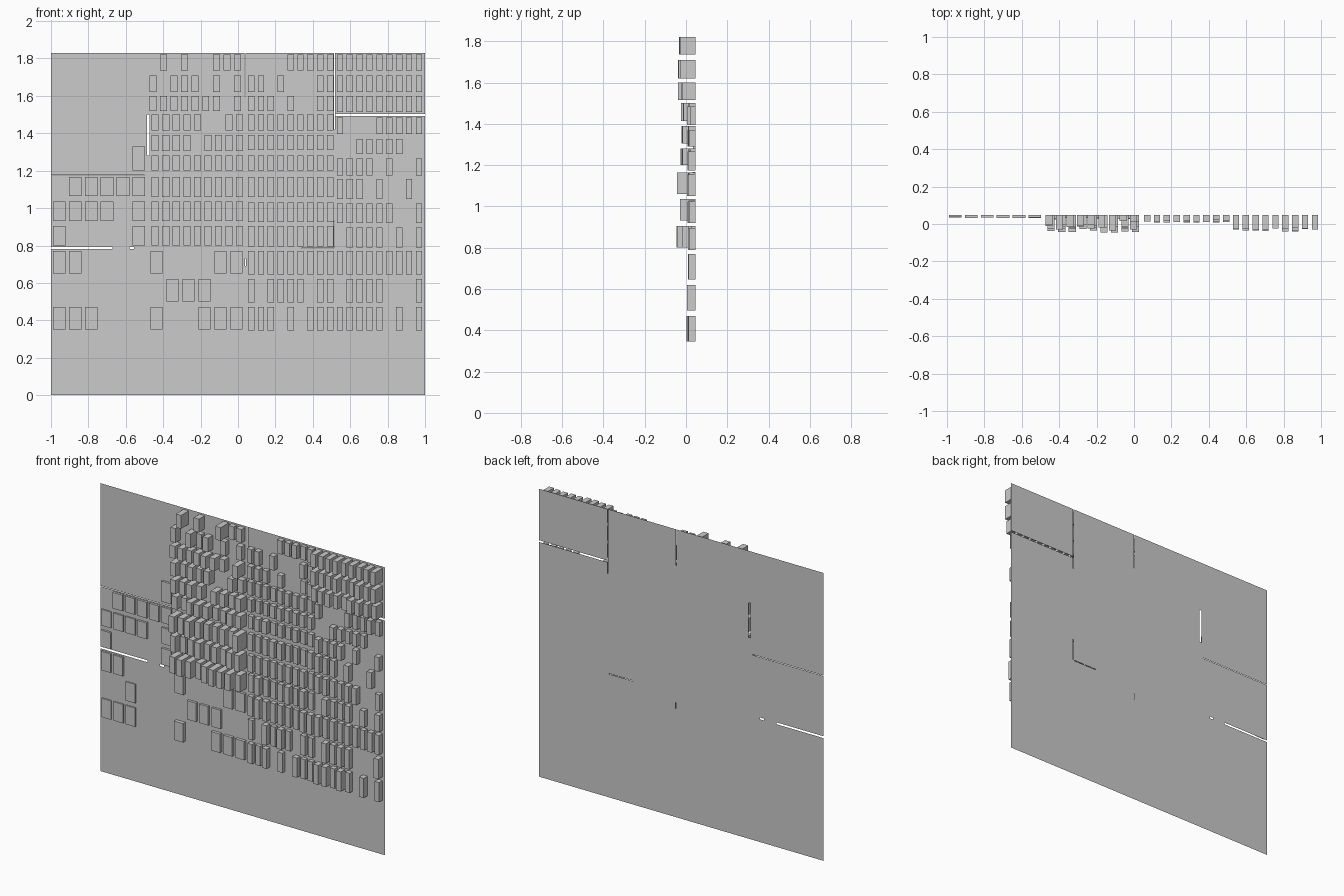
import bpy, bmesh, random

if "Cube" in bpy.data.objects:
    bpy.data.objects.remove(bpy.data.objects["Cube"])

random.seed(4)
WALL_Y = 0.047
TOP = 1.83


def finish(bm, name):
    mesh = bpy.data.meshes.new(name)
    bm.to_mesh(mesh)
    bm.free()
    obj = bpy.data.objects.new(name, mesh)
    bpy.context.collection.objects.link(obj)
    return obj


# Wall sheet: a grid of faces that leaves the slits open (x0, x1, z0, z1)
slits = [
    (-0.487, -0.472, 1.28, 1.50),
    (0.52, 1.0, 1.492, 1.503),
    (-1.0, -0.67, 0.78, 0.792),
    (-0.58, -0.555, 0.78, 0.792),
    (-1.0, -0.50, 1.175, 1.178),
    (0.035, 0.039, 1.60, TOP),
    (0.514, 0.518, 1.42, TOP),
    (0.514, 0.517, 0.79, 0.93),
    (0.34, 0.51, 0.784, 0.787),
    (0.038, 0.042, 0.69, 0.73),
]
xs = sorted({-1.0, 1.0} | {v for s in slits for v in s[:2]})
zs = sorted({0.0, TOP} | {v for s in slits for v in s[2:]})
bm = bmesh.new()
grid = [[bm.verts.new((x, WALL_Y, z)) for z in zs] for x in xs]
for i in range(len(xs) - 1):
    for j in range(len(zs) - 1):
        cx, cz = (xs[i] + xs[i + 1]) / 2, (zs[j] + zs[j + 1]) / 2
        if not any(a < cx < b and c < cz < d for a, b, c, d in slits):
            bm.faces.new((grid[i][j], grid[i + 1][j], grid[i + 1][j + 1], grid[i][j + 1]))
loose = [v for v in bm.verts if not v.link_faces]
bmesh.ops.delete(bm, geom=loose, context='VERTS')
finish(bm, "wall")


def add_box(bm, x, w, z0, z1, front):
    """Box raised from the wall, open where it meets the wall."""
    rect = [(x - w / 2, z0), (x + w / 2, z0), (x + w / 2, z1), (x - w / 2, z1)]
    f = [bm.verts.new((a, front, b)) for a, b in rect]
    k = [bm.verts.new((a, WALL_Y, b)) for a, b in rect]
    bm.faces.new(f)
    for i in range(4):
        j = (i + 1) % 4
        bm.faces.new((f[j], f[i], k[i], k[j]))


def add_block(name, x0, pitch, width, rows):
    """Rows of boxes: (z0, z1, pattern, nearest front y, farthest front y)."""
    bm = bmesh.new()
    for z0, z1, pattern, near, far in rows:
        for i, c in enumerate(pattern):
            if c == "#":
                add_box(bm, x0 + i * pitch, width, z0, z1, random.uniform(near, far))
    finish(bm, name)


# Broad shallow boxes on the left
add_block("left_boxes", -0.955, 0.085, 0.068, [
    (1.20, 1.33, ".....#", 0.033, 0.036),
    (1.065, 1.167, ".#####", 0.032, 0.038),
    (0.932, 1.035, "####.#", 0.032, 0.038),
    (0.80, 0.905, "#....#", 0.032, 0.038),
    (0.65, 0.77, "##....", 0.034, 0.04),
    (0.50, 0.62, "..#...", 0.034, 0.04),
    (0.35, 0.47, "###...", 0.034, 0.04),
])

# Broad boxes low in the centre
add_block("lower_centre_boxes", -0.435, 0.0855, 0.063, [
    (0.65, 0.77, "#...##", 0.024, 0.034),
    (0.50, 0.62, ".###..", 0.024, 0.034),
    (0.35, 0.47, "#..###", 0.022, 0.032),
])

# Deep narrow boxes of the centre block
add_block("centre_top_boxes", -0.455, 0.0565, 0.037, [
    (1.735, 1.82, ".#.#..###", -0.04, 0.02),
    (1.62, 1.71, "#.###.#.#", -0.03, 0.02),
    (1.52, 1.60, "#######.#", -0.03, 0.01),
])
add_block("centre_boxes", -0.443, 0.0565, 0.038, [
    (1.415, 1.50, "#####..##", -0.025, 0.01),
    (1.305, 1.39, "####.####", -0.03, 0.01),
    (1.20, 1.28, "#########", -0.03, 0.01),
    (1.06, 1.165, "#########", -0.044, -0.005),
    (0.932, 1.035, "#########", -0.035, 0.0),
    (0.80, 0.905, "#########", -0.047, -0.01),
])

# Narrow boxes right of centre
add_block("right_centre_boxes", 0.07, 0.0528, 0.034, [
    (1.735, 1.82, "....#####", 0.01, 0.025),
    (1.62, 1.71, "##.#...##", 0.01, 0.025),
    (1.52, 1.60, "###.#..##", 0.01, 0.025),
    (1.415, 1.50, "#########", 0.008, 0.025),
    (1.31, 1.39, "#########", 0.008, 0.025),
    (1.20, 1.28, "#########", 0.008, 0.025),
    (1.06, 1.165, "#########", 0.008, 0.025),
    (0.925, 1.03, "#########", 0.008, 0.025),
    (0.795, 0.905, "#########", 0.008, 0.025),
    (0.645, 0.77, "#########", 0.01, 0.025),
    (0.495, 0.62, "#.####.##", 0.01, 0.025),
    (0.345, 0.47, "###.#.###", 0.01, 0.025),
])

# Narrow boxes at the far right, deepest in the upper rows
add_block("far_right_boxes", 0.545, 0.0528, 0.033, [
    (1.735, 1.82, "#########", -0.032, -0.018),
    (1.62, 1.71, "#########", -0.038, -0.015),
    (1.515, 1.60, "#########", -0.042, -0.015),
    (1.395, 1.485, "#...#####", 0.005, 0.02),
    (1.29, 1.37, "..#####..", 0.005, 0.02),
    (1.175, 1.265, "####.#..#", 0.005, 0.02),
    (1.05, 1.155, "###.#..#.", 0.005, 0.02),
    (0.92, 1.025, "######..#", 0.005, 0.02),
    (0.79, 0.895, ".####.#.#", 0.005, 0.02),
    (0.645, 0.77, "#########", 0.005, 0.02),
    (0.495, 0.62, ".####...#", 0.002, 0.02),
    (0.345, 0.47, "#####.#.#", 0.002, 0.02),
])
